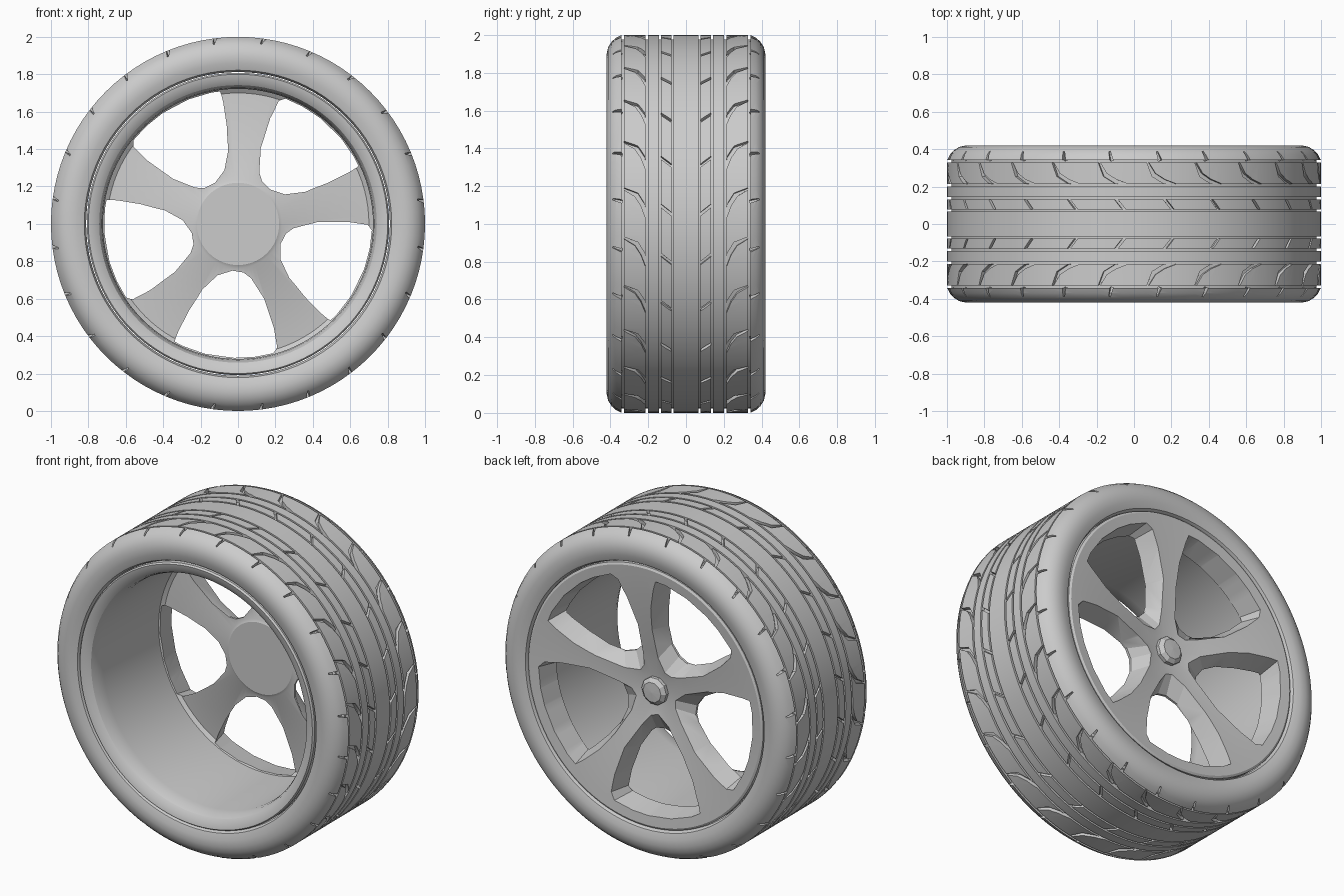
import bpy, bmesh, math

if "Cube" in bpy.data.objects:
    bpy.data.objects.remove(bpy.data.objects["Cube"])

CZ = 1.0


def polar(r, a, y):
    return (r * math.cos(a), y, CZ + r * math.sin(a))


def finish(name, bm):
    bmesh.ops.remove_doubles(bm, verts=bm.verts, dist=1e-5)
    bmesh.ops.recalc_face_normals(bm, faces=bm.faces)
    me = bpy.data.meshes.new(name)
    bm.to_mesh(me)
    bm.free()
    ob = bpy.data.objects.new(name, me)
    bpy.context.collection.objects.link(ob)
    return ob


def revolve(name, prof, n):
    """Spin a closed (radius, y) profile around the axle."""
    bm = bmesh.new()
    bm_loops = [[bm.verts.new(polar(r, 2 * math.pi * i / n, y)) for r, y in prof] for i in range(n)]
    for i in range(n):
        a, b = bm_loops[i], bm_loops[(i + 1) % n]
        for j in range(len(prof)):
            k = (j + 1) % len(prof)
            if prof[j][0] + prof[k][0] > 0:
                bm.faces.new((a[j], a[k], b[k], b[j]))
    return finish(name, bm)


def loft(bm, loops):
    """Closed tube through equal-length loops, with end caps."""
    vs = [[bm.verts.new(p) for p in l] for l in loops]
    n = len(vs[0])
    for a, b in zip(vs, vs[1:]):
        for j in range(n):
            bm.faces.new((a[j], a[(j + 1) % n], b[(j + 1) % n], b[j]))
    bm.faces.new(vs[0])
    bm.faces.new(vs[-1][::-1])


def carve(ob, cutter):
    m = ob.modifiers.new("cut", 'BOOLEAN')
    m.operation = 'DIFFERENCE'
    m.solver = 'EXACT'
    m.object = cutter
    bpy.context.view_layer.objects.active = ob
    bpy.ops.object.modifier_apply(modifier=m.name)
    bpy.data.objects.remove(cutter)


def smooth(ob, deg):
    bpy.ops.object.select_all(action='DESELECT')
    ob.select_set(True)
    bpy.context.view_layer.objects.active = ob
    bpy.ops.object.shade_smooth_by_angle(angle=math.radians(deg))


# Tyre: half profile with circumferential grooves, mirrored across y
half = [(0.812, 0.385), (0.822, 0.405), (0.86, 0.418), (0.90, 0.42), (0.935, 0.412),
        (0.965, 0.393), (0.985, 0.37), (0.996, 0.348)]
for g in (0.335, 0.207, 0.138, 0.072):
    half += [(1, g + 0.006), (0.977, g + 0.006), (0.977, g - 0.006), (1, g - 0.006)]
tyre = revolve("tyre", half + [(r, -y) for r, y in reversed(half)], 96)

# Tread cuts: (y, angle, half width) paths repeated around both halves
cuts = [
    [(0.074, 0.05, 0.007), (0.136, 0.10, 0.007)],
    [(0.209, 0.03, 0.004), (0.228, 0.10, 0.011), (0.262, 0.155, 0.012), (0.333, 0.19, 0.004)],
    [(0.338, 0.12, 0.009), (0.388, 0.135, 0.004)],
]
COUNT = 24
bm = bmesh.new()
for k in range(COUNT):
    base = 2 * math.pi * k / COUNT
    for s in (1, -1):
        for c, path in enumerate(cuts):
            loops = []
            for i, (y, a, w) in enumerate(path):
                y0, a0, _ = path[max(i - 1, 0)]
                y1, a1, _ = path[min(i + 1, len(path) - 1)]
                d = math.hypot(y1 - y0, a1 - a0)
                ny, na = -(a1 - a0) / d * w, (y1 - y0) / d * w
                lo = 0.955 if c == 2 else 0.978
                loops.append([polar(r, base + a + q * na, s * (y + q * ny))
                              for r, q in ((lo, -1), (lo, 1), (1.03, 1), (1.03, -1))])
            loft(bm, loops)
carve(tyre, finish("tread_cutter", bm))
smooth(tyre, 30)

# Rim: barrel, front lip and dished spoke face in one revolved solid
face = [(0.0, 0.29), (0.10, 0.295), (0.25, 0.325), (0.45, 0.36), (0.65, 0.388), (0.75, 0.398)]
prof = [(0, 0.22), (0.22, 0.22), (0.235, 0.228), (0.70, 0.265), (0.722, 0.25), (0.722, -0.30),
        (0.728, -0.35), (0.742, -0.385), (0.77, -0.405), (0.80, -0.411), (0.808, -0.40),
        (0.808, 0.395), (0.795, 0.402)] + face[::-1]
rim = revolve("rim", prof, 96)


def face_y(r):
    for (r0, y0), (r1, y1) in zip(face, face[1:]):
        if r <= r1:
            return y0 + (y1 - y0) * (r - r0) / (r1 - r0)
    return face[-1][1]


# Five swept openings, flaring from the inner side to the outer face
inner = [(-.03, -.25), (.03, -.26), (.07, -.29), (.14, -.40), (.19, -.56), (.205, -.66), (.19, -.70),
         (.09, -.71), (-.02, -.72), (-.18, -.70), (-.30, -.66), (-.335, -.63), (-.32, -.59),
         (-.26, -.465), (-.19, -.35), (-.11, -.275)]
outer = [(-.02, -.14), (.025, -.155), (.075, -.22), (.175, -.38), (.225, -.55), (.24, -.66), (.22, -.72),
         (.09, -.75), (-.02, -.75), (-.18, -.74), (-.32, -.68), (-.375, -.63), (-.36, -.58),
         (-.305, -.45), (-.225, -.33), (-.10, -.19)]


def turned(pts, a, rmax, yfun):
    out = []
    for x, z in pts:
        r = min(math.hypot(x, z), rmax)
        out.append(polar(r, math.atan2(z, x) + a, yfun(r)))
    return out


bm = bmesh.new()
for k in range(5):
    a = 2 * math.pi * k / 5
    loft(bm, [turned(inner, a, 0.715, lambda r: 0.10),
              turned(inner, a, 0.715, lambda r: 0.245),
              turned(outer, a, 0.738, lambda r: face_y(r) + 0.002),
              turned(outer, a, 0.738, lambda r: 0.5)])
carve(rim, finish("spoke_cutter", bm))
smooth(rim, 25)

# Faceted centre cap
cap = revolve("centre_cap", [(0, 0.27), (0.085, 0.27), (0.085, 0.315), (0.062, 0.335), (0, 0.338)], 10)
